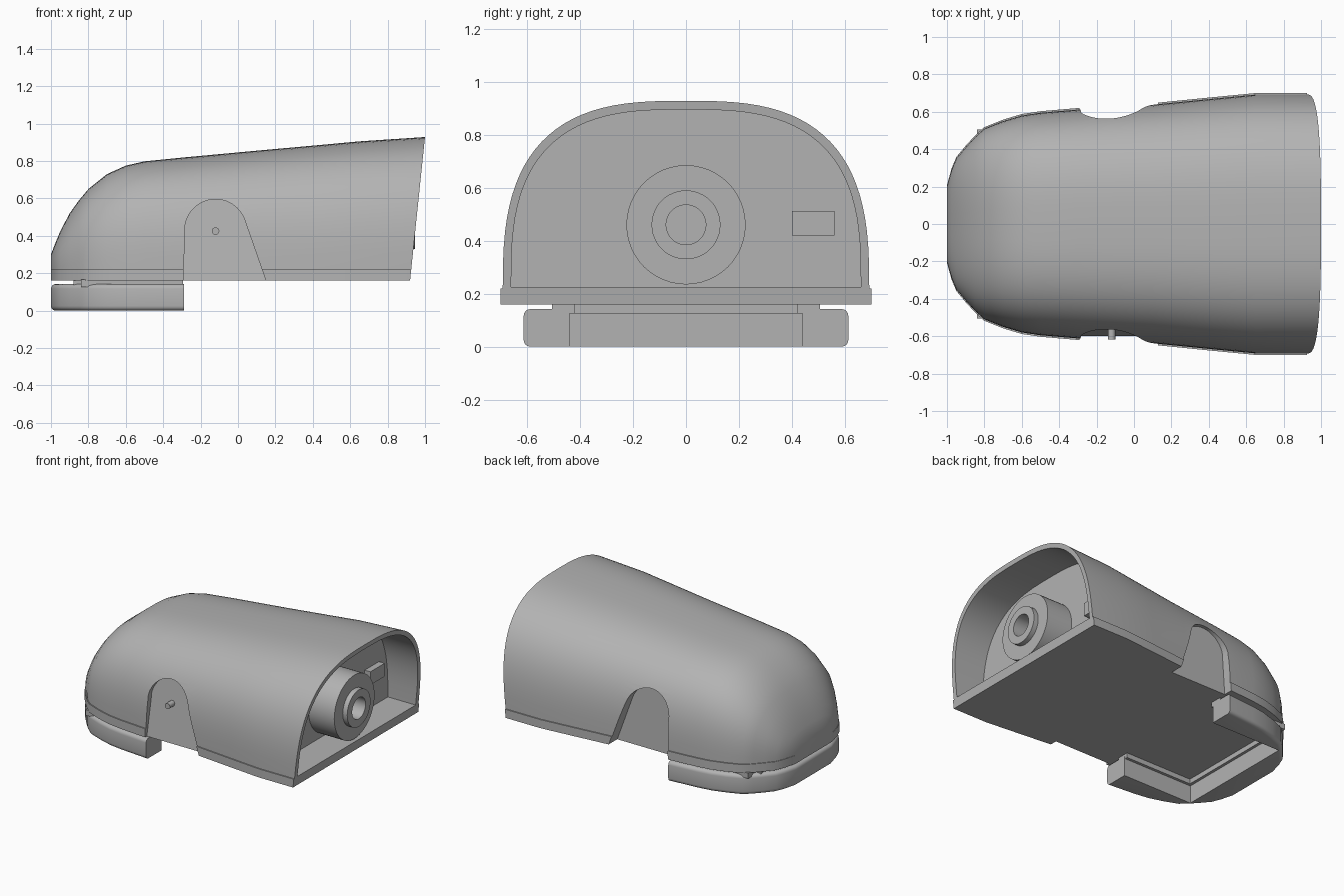
import bpy, bmesh, math

cube = bpy.data.objects.get("Cube")
if cube:
    bpy.data.objects.remove(cube, do_unlink=True)

grey = bpy.data.materials.new("plain_grey")
grey.use_nodes = True
grey.diffuse_color = (0.45, 0.45, 0.45, 1)
grey.node_tree.nodes["Principled BSDF"].inputs["Base Color"].default_value = (0.45, 0.45, 0.45, 1)


def loft(name, rings):
    """Closed solid through a list of equal-length rings."""
    bm = bmesh.new()
    loops = [[bm.verts.new(p) for p in ring] for ring in rings]
    n = len(loops[0])
    for a, b in zip(loops, loops[1:]):
        for i in range(n):
            j = (i + 1) % n
            bm.faces.new((a[i], a[j], b[j], b[i]))
    bm.faces.new(loops[0])
    bm.faces.new(loops[-1])
    bmesh.ops.recalc_face_normals(bm, faces=bm.faces)
    mesh = bpy.data.meshes.new(name)
    bm.to_mesh(mesh)
    bm.free()
    obj = bpy.data.objects.new(name, mesh)
    bpy.context.collection.objects.link(obj)
    mesh.materials.append(grey)
    return obj


def activate(obj):
    bpy.ops.object.select_all(action='DESELECT')
    obj.select_set(True)
    bpy.context.view_layer.objects.active = obj


def slab(name, outline, z0, z1):
    return loft(name, [[(x, y, z) for x, y in outline] for z in (z0, z1)])


def box(name, x0, x1, y0, y1, z0, z1):
    return slab(name, [(x0, y0), (x1, y0), (x1, y1), (x0, y1)], z0, z1)


def cut(obj, cutter):
    activate(obj)
    mod = obj.modifiers.new("cut", 'BOOLEAN')
    mod.operation, mod.solver, mod.object = 'DIFFERENCE', 'EXACT', cutter
    bpy.ops.object.modifier_apply(modifier=mod.name)


def smooth(obj, angle=35):
    activate(obj)
    bpy.ops.object.shade_smooth_by_angle(angle=math.radians(angle))


def turned(name, cx, cz, profile, along_x=True):
    """Round part from (distance, radius) pairs, lying along x or y."""
    rings = []
    for d, r in profile:
        ring = []
        for i in range(48):
            t = 2 * math.pi * i / 48
            u, z = r * math.cos(t), cz + r * math.sin(t)
            ring.append((d, u, z) if along_x else (cx + u, d, z))
        rings.append(ring)
    return loft(name, rings)


def arch(half, top, spring, foot, steps=48):
    """Rounded-top (y, z) section with straight feet."""
    pts = [(half, foot)]
    for i in range(steps + 1):
        t = math.pi * i / steps
        c, s = math.cos(t), max(0, math.sin(t))
        y = math.copysign(abs(c) ** (2 / 2.9), c) * half
        pts.append((y, spring + (top - spring) * s ** (2 / 2.9)))
    return pts + [(-half, foot)]


# Stations along the body: x, half width, top height
stations = [(-1, .2, .30), (-.975, .29, .365), (-.95, .35, .425), (-.9, .41, .52),
            (-.85, .465, .59), (-.8, .51, .65), (-.7, .55, .73), (-.6, .58, .775),
            (-.5, .595, .798), (-.3, .612, .818), (.1, .638, .855), (.4, .668, .882),
            (.65, .692, .905), (.92, .692, .928)]


def end_lean(z):
    return .08 * (z - .16) / .77


# Main shell, with the open end leaning outward at the top
rings = []
for x, w, top in stations:
    lean = x > .9
    rings.append([(x + (end_lean(z) if lean else 0), y, z)
                  for y, z in arch(w, top, .2, .165)])
shell = loft("shell", rings)

# Base plate with a slightly wider lip
outline = [(x, w + .008) for x, w, _ in stations]
outline += [(x, -w) for x, w in reversed(outline)]
plate = loft("base_plate", [[(x + (end_lean(z) if x > .9 else 0), y, z) for x, y in outline]
                            for z in (.16, .22)])

# Hollow open end
hollow = loft("hollow_cutter", [[(x, y, z) for y, z in arch(.66, .895, .226, .225)]
                                for x in (.71, 1.2)])
cut(shell, hollow)
bpy.data.objects.remove(hollow, do_unlink=True)

# Arched side notches
notch = [(-.295, .1), (-.283, .42)]
for i in range(25):
    t = math.radians(172 - i * 152 / 24)
    notch.append((-.12 + .165 * math.cos(t), .43 + .165 * math.sin(t)))
notch.append((.17, .1))
for side, low, high in ((-1, .60, .54), (1, .555, .54)):
    wall = [(x, side * (low + (high - low) * (z - .16) / .435), z) for x, z in notch]
    outer = [(x, side * .9, z) for x, z in notch]
    cutter = loft("notch_cutter", [wall, outer])
    cut(shell, cutter)
    cut(plate, cutter)
    bpy.data.objects.remove(cutter, do_unlink=True)
smooth(shell)
smooth(plate, 25)

# U-shaped foot rail under the closed end
foot = [(x, w) for x, w, _ in stations if x < .2]
foot += [(x, -w) for x, w in reversed(foot)]
rail = slab("foot_rail", foot, 0, .142)
activate(rail)
bevel = rail.modifiers.new("round", 'BEVEL')
bevel.width, bevel.segments = .025, 4
bevel.limit_method, bevel.angle_limit = 'ANGLE', math.radians(70)
bpy.ops.object.modifier_apply(modifier=bevel.name)
opening = slab("opening_cutter", [(-.84, -.44), (-.29, -.44), (-.29, -.9), (.5, -.9),
                                  (.5, .9), (-.29, .9), (-.29, .44), (-.84, .44)], -.1, .3)
cut(rail, opening)
bpy.data.objects.remove(opening, do_unlink=True)
smooth(rail)

# Spacers joining the rail to the base plate
for side, label in ((-1, "front"), (1, "back")):
    a, b = sorted((side * .42, side * .505))
    box("spacer_" + label, -.84, -.295, a, b, .126, .165)
box("spacer_end", -.88, -.82, -.42, .42, .126, .165)

# Round hub with raised collar and bore
hub = turned("hub", 0, .46, [(.70, .225), (.91, .225), (.91, .13), (.945, .13),
                             (.945, .075), (.83, .075)])
smooth(hub)

# Small block on the recessed wall
box("wall_block", .70, .755, .40, .56, .42, .513)

# Pivot pin in the front notch
pin = turned("pivot_pin", -.12, .425, [(-.54, .02), (-.617, .02)], along_x=False)
smooth(pin)
